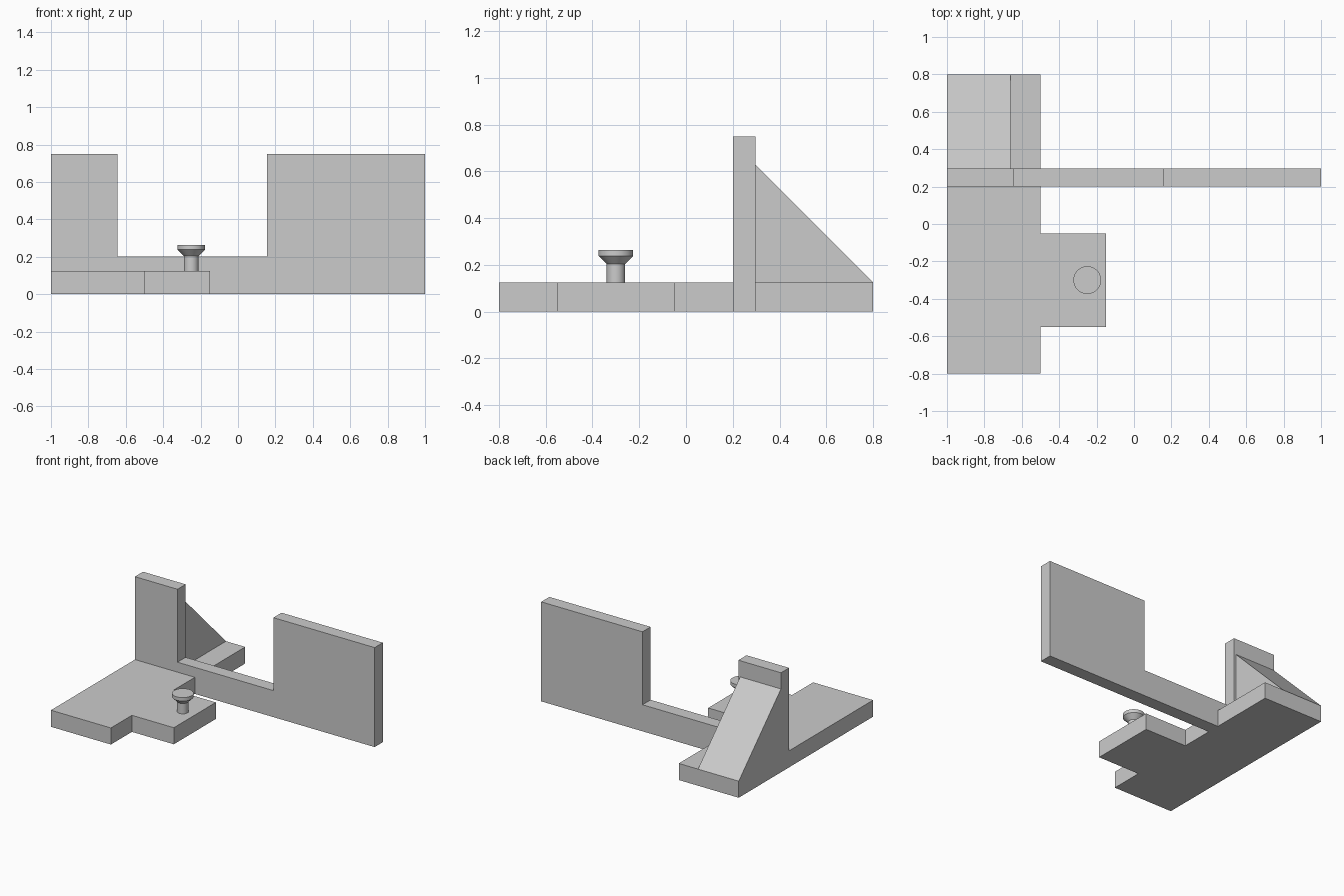
import bpy
import bmesh
import math
from mathutils import Vector

cube = bpy.data.objects.get("Cube")
if cube:
    bpy.data.objects.remove(cube, do_unlink=True)

grey = bpy.data.materials.new("plain_grey")
grey.use_nodes = True
colour = (0.6, 0.6, 0.6, 1)
grey.diffuse_color = colour
grey.node_tree.nodes["Principled BSDF"].inputs["Base Color"].default_value = colour

LEFT, RIGHT = -1.0, 1.0
WALL_FRONT, WALL_BACK = 0.2, 0.297
PLATE = 0.125
PLATE_EDGE = -0.5


def finish(name, bm):
    bmesh.ops.recalc_face_normals(bm, faces=bm.faces)
    mesh = bpy.data.meshes.new(name)
    bm.to_mesh(mesh)
    bm.free()
    mesh.materials.append(grey)
    obj = bpy.data.objects.new(name, mesh)
    bpy.context.collection.objects.link(obj)
    return obj


def prism(name, outline, place, push):
    """Extrude a flat outline; place maps its 2D points into space."""
    bm = bmesh.new()
    face = bm.faces.new([bm.verts.new(place(a, b)) for a, b in outline])
    grown = bmesh.ops.extrude_face_region(bm, geom=[face], use_keep_orig=True)
    moved = [v for v in grown["geom"] if isinstance(v, bmesh.types.BMVert)]
    bmesh.ops.translate(bm, verts=moved, vec=Vector(push))
    return finish(name, bm)


def flat(a, b):
    return (a, b, 0)


# Front base plate with a square tab on its inner side
prism("base_plate", [
    (LEFT, -0.8), (PLATE_EDGE, -0.8), (PLATE_EDGE, -0.55), (-0.15, -0.55),
    (-0.15, -0.05), (PLATE_EDGE, -0.05), (PLATE_EDGE, WALL_FRONT), (LEFT, WALL_FRONT),
], flat, (0, 0, PLATE))

# Rear foot behind the wall
prism("rear_foot", [
    (LEFT, WALL_BACK), (PLATE_EDGE, WALL_BACK), (PLATE_EDGE, 0.8), (LEFT, 0.8),
], flat, (0, 0, PLATE))

# Upright wall with a wide notch
prism("notched_wall", [
    (LEFT, 0), (RIGHT, 0), (RIGHT, 0.75), (0.155, 0.75),
    (0.155, 0.2), (-0.645, 0.2), (-0.645, 0.75), (LEFT, 0.75),
], lambda a, b: (a, WALL_FRONT, b), (0, WALL_BACK - WALL_FRONT, 0))

# Sloping brace behind the tall post
prism("brace", [
    (WALL_BACK, PLATE), (0.8, PLATE), (WALL_BACK, 0.628),
], lambda a, b: (LEFT, a, b), (0.34, 0, 0))

# Turned knob: stem, flare and flat head
bm = bmesh.new()
profile = [(0, PLATE), (0.039, PLATE), (0.039, 0.203), (0.074, 0.238), (0.074, 0.264), (0, 0.264)]
points = [bm.verts.new((r, 0, z)) for r, z in profile]
edges = [bm.edges.new(pair) for pair in zip(points, points[1:])]
bmesh.ops.spin(bm, geom=points + edges, cent=(0, 0, 0), axis=(0, 0, 1),
               angle=math.tau, steps=48)
bmesh.ops.remove_doubles(bm, verts=bm.verts, dist=0.0001)
knob = finish("knob", bm)
knob.location = (-0.25, -0.3, 0)
bpy.ops.object.select_all(action="DESELECT")
knob.select_set(True)
bpy.context.view_layer.objects.active = knob
bpy.ops.object.shade_smooth_by_angle(angle=math.radians(30))
